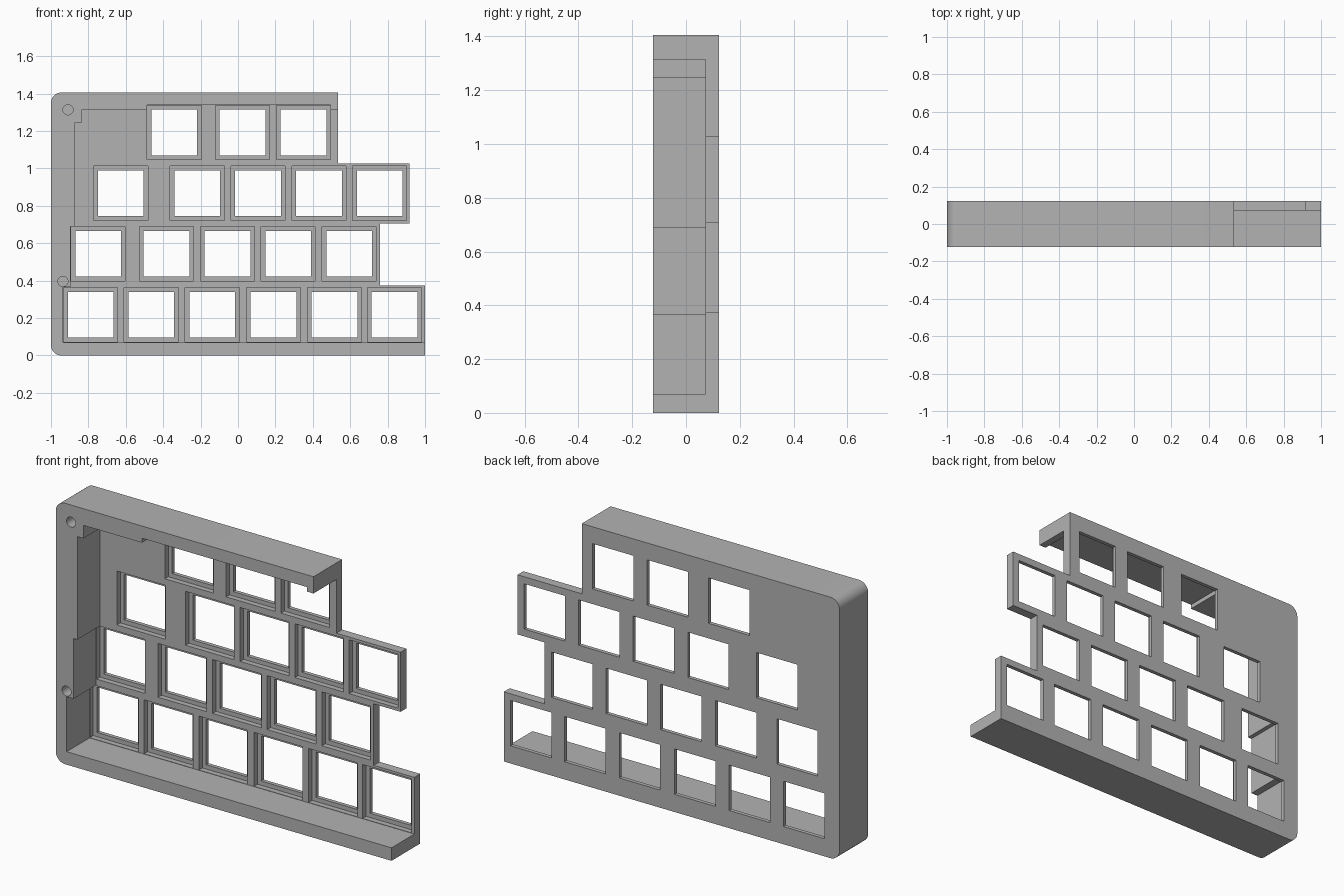
import bpy
import bmesh
import math
from mathutils import Matrix, Vector

default = bpy.data.objects.get("Cube")
if default:
    bpy.data.objects.remove(default, do_unlink=True)

FRONT, BACK = -0.122, 0.122
PLATE = 0.072         # front surface of the key plate
LIP = 0.101           # floor of the switch pockets
CORNER = 0.055        # radius of the two rounded corners

grey = bpy.data.materials.new("case grey")
grey.use_nodes = True
grey.diffuse_color = (0.45, 0.45, 0.45, 1)
grey.node_tree.nodes["Principled BSDF"].inputs["Base Color"].default_value = (0.45, 0.45, 0.45, 1)


def make_object(name, bm):
    bmesh.ops.recalc_face_normals(bm, faces=bm.faces)
    mesh = bpy.data.meshes.new(name)
    bm.to_mesh(mesh)
    bm.free()
    mesh.materials.append(grey)
    obj = bpy.data.objects.new(name, mesh)
    bpy.context.collection.objects.link(obj)
    return obj


def add_prism(bm, outline, y0, y1):
    """Extrude an (x, z) outline from y0 to y1."""
    face = bm.faces.new([bm.verts.new((x, y0, z)) for x, z in outline])
    grown = bmesh.ops.extrude_face_region(bm, geom=[face])["geom"]
    verts = [g for g in grown if isinstance(g, bmesh.types.BMVert)]
    bmesh.ops.translate(bm, verts=verts, vec=(0, y1 - y0, 0))


def square(x, z, half):
    return [(x - half, z - half), (x + half, z - half),
            (x + half, z + half), (x - half, z + half)]


def arc(x, z, start, steps=12):
    angles = [math.radians(start + 90 * i / steps) for i in range(steps + 1)]
    return [(x + CORNER * math.cos(a), z + CORNER * math.sin(a)) for a in angles]


def cut(body, name, bm):
    cutter = make_object(name, bm)
    cutter.hide_render = True
    mod = body.modifiers.new(name, "BOOLEAN")
    mod.operation = "DIFFERENCE"
    mod.solver = "EXACT"
    mod.object = cutter
    bpy.context.view_layer.objects.active = body
    bpy.ops.object.modifier_apply(modifier=name)
    bpy.data.objects.remove(cutter, do_unlink=True)


# Solid case with a stepped right side and rounded left corners
top = 1.405
outline = [(1, 0), (1, 0.375), (0.758, 0.375), (0.758, 0.706), (0.918, 0.706),
           (0.918, 1.027), (0.535, 1.027), (0.535, top)]
outline += arc(-1 + CORNER, top - CORNER, 90) + arc(-1 + CORNER, CORNER, 180)
bm = bmesh.new()
add_prism(bm, outline, FRONT, BACK)
case = make_object("keyboard_case_half", bm)

# Open front cavity, stepped around the keys and the screw boss
cavity = [(-0.935, 0.07), (1.2, 0.07), (1.2, 1.315), (0.495, 1.315),
          (0.495, 1.339), (-0.487, 1.339), (-0.487, 1.315), (-0.835, 1.315),
          (-0.835, 1.245), (-0.872, 1.245), (-0.872, 0.69), (-0.895, 0.69),
          (-0.895, 0.365), (-0.935, 0.365)]
bm = bmesh.new()
add_prism(bm, cavity, FRONT - 0.1, PLATE)
cut(case, "cavity_cutter", bm)

# Key rows: height, then key centres
rows = [
    (1.192, [-0.341, 0.024, 0.350]),
    (0.867, [-0.627, -0.218, 0.107, 0.433, 0.757]),
    (0.543, [-0.748, -0.382, -0.056, 0.268, 0.594]),
    (0.217, [-0.788, -0.464, -0.138, 0.190, 0.516, 0.837]),
]
keys = [(x, z) for z, centres in rows for x in centres]

# Shallow pockets, then smaller through holes
for name, half, y0, y1 in (("pocket_cutter", 0.145, PLATE - 0.02, LIP),
                           ("hole_cutter", 0.122, PLATE - 0.01, BACK + 0.1)):
    bm = bmesh.new()
    for x, z in keys:
        add_prism(bm, square(x, z, half), y0, y1)
    cut(case, name, bm)

# Blind screw holes in the left wall
bm = bmesh.new()
for x, z in ((-0.909, 1.313), (-0.936, 0.396)):
    place = Matrix.Translation(Vector((x, FRONT, z))) @ Matrix.Rotation(math.pi / 2, 4, "X")
    bmesh.ops.create_cone(bm, cap_ends=True, segments=32, radius1=0.027,
                          radius2=0.027, depth=0.3, matrix=place)
cut(case, "screw_cutter", bm)

# Smooth the round corners, keep every edge crisp
bpy.ops.object.select_all(action="DESELECT")
case.select_set(True)
bpy.context.view_layer.objects.active = case
bpy.ops.object.shade_smooth_by_angle(angle=math.radians(30))
